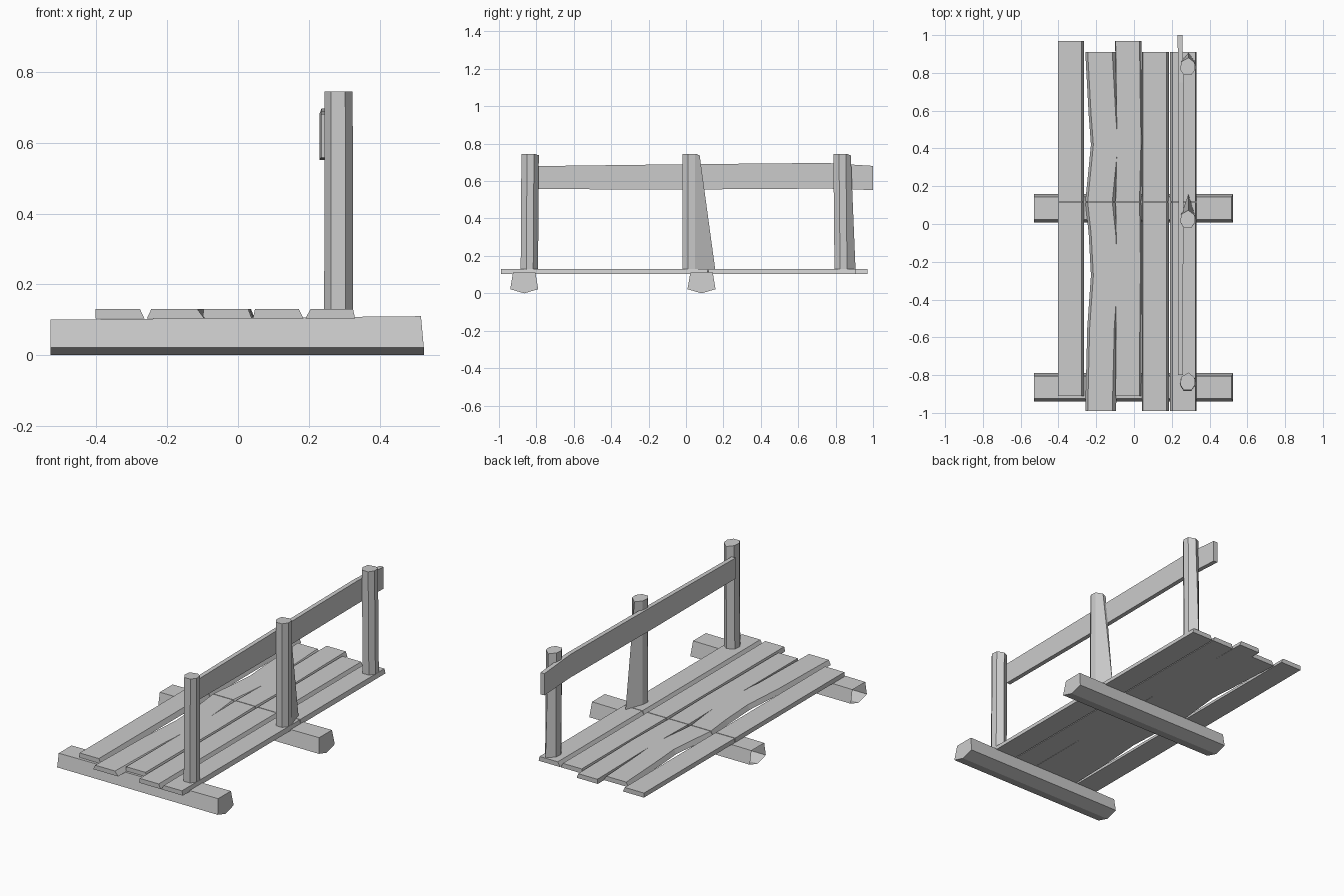
import bpy
import bmesh
from mathutils import Vector

if "Cube" in bpy.data.objects:
    bpy.data.objects.remove(bpy.data.objects["Cube"], do_unlink=True)

# Single weathered timber colour
timber = bpy.data.materials.new("grey_timber")
timber.use_nodes = True
GREY = (0.6, 0.6, 0.6, 1)
timber.diffuse_color = GREY
timber.node_tree.nodes["Principled BSDF"].inputs["Base Color"].default_value = GREY


def loft(name, rings, cap_start=True, cap_end=True):
    """Skin a row of matching closed rings into one flat-shaded part."""
    bm = bmesh.new()
    rows = [[bm.verts.new(p) for p in ring] for ring in rings]
    n = len(rows[0])
    for a, b in zip(rows, rows[1:]):
        for i in range(n):
            j = (i + 1) % n
            bm.faces.new((a[i], a[j], b[j], b[i]))
    # Orient outward with both caps in place, then open the ends that have none
    caps = [bm.faces.new(rows[0][::-1]), bm.faces.new(rows[-1])]
    bmesh.ops.recalc_face_normals(bm, faces=bm.faces)
    unwanted = [f for f, keep in zip(caps, (cap_start, cap_end)) if not keep]
    bmesh.ops.delete(bm, geom=unwanted, context="FACES_ONLY")
    mesh = bpy.data.meshes.new(name)
    bm.to_mesh(mesh)
    bm.free()
    mesh.materials.append(timber)
    obj = bpy.data.objects.new(name, mesh)
    bpy.context.collection.objects.link(obj)
    return obj


# Ground beams: five-sided section, run across the walkway
def beam(name, y):
    def ring(x, top, lean):
        section = [(-0.06, top), (0.06, top), (0.075, 0.022), (0, 0), (-0.075, 0.022)]
        return [(x + lean * (z < 0.05), y + dy, z) for dy, z in section]
    loft(name, [ring(-0.53, 0.1, 0), ring(0.517, 0.11, 0.008)], cap_start=False)


beam("front_beam", -0.865)
beam("middle_beam", 0.083)


# Deck planks: each row is (y, left edge, right edge) of the top face
def plank(name, stations, bevel_left, bevel_right):
    loft(name, [[(l - bevel_left, y, 0.103), (r + bevel_right, y, 0.103),
                 (r, y, 0.13), (l, y, 0.13)] for y, l, r in stations])


JOIN_F, JOIN_B = 0.115, 0.119
LONG, SHORT = (-0.91, 0.97), (-0.99, 0.91)
# (ends, centre x, half width, bevels, sideways bend of the half-way points)
rows = [
    (LONG, -0.34, 0.063, (0.0, 0.013), (0.0, 0.0)),
    (SHORT, -0.18, 0.065, (0.013, 0.02), (0.03, 0.03)),
    (LONG, -0.034, 0.063, (0.003, 0.01), (0.005, 0.008)),
    (SHORT, 0.11, 0.062, (0.006, 0.013), (0.0, 0.0)),
    (SHORT, 0.265, 0.06, (0.015, 0.006), (0.0, 0.0)),
]
for k, (ends, cx, half, bevels, bend) in enumerate(rows, 1):
    for side, start, end, b in (("front", ends[0], JOIN_F, bend[0]),
                                ("back", JOIN_B, ends[1], bend[1])):
        peak = 0.65 if side == "front" else 0.38
        stations = []
        for t, s in ((0, 0), (peak - 0.25, 0.35), (peak, 1), (peak + 0.2, 0.6), (1, 0)):
            x = cx + b * s
            stations.append((start + (end - start) * t, x - half, x + half))
        plank(f"{side}_plank_{k}", stations, *bevels)


# Handrail posts: irregular seven-sided section
POST = [(-0.022, -0.045), (0.018, -0.045), (0.039, -0.015), (0.036, 0.022),
        (0.003, 0.048), (-0.035, 0.026), (-0.04, -0.015)]


def post(name, y, kick, slip):
    base, top = [], []
    for x, dy in POST:
        flare = kick if dy > 0.04 else 0
        base.append((0.285 + x * 1.04, y + dy + flare + slip, 0.115))
        top.append((0.285 + x, y + dy, 0.745 if dy < 0.04 else 0.738))
    loft(name, [base, top], cap_start=False)


post("front_post", -0.835, 0.0, -0.004)
post("middle_post", 0.025, 0.085, 0.0)
post("back_post", 0.833, 0.02, 0.006)

# Handrail board along the inner side of the posts
rail = [(-0.8, 0.234, 0.557, 0.68), (0.0, 0.235, 0.555, 0.69),
        (0.75, 0.236, 0.56, 0.697), (1.0, 0.23, 0.552, 0.681)]
loft("handrail", [[(x, y, lo), (x + 0.026, y, lo), (x + 0.026, y, hi), (x, y, hi)]
                  for y, x, lo, hi in rail], cap_start=False)
